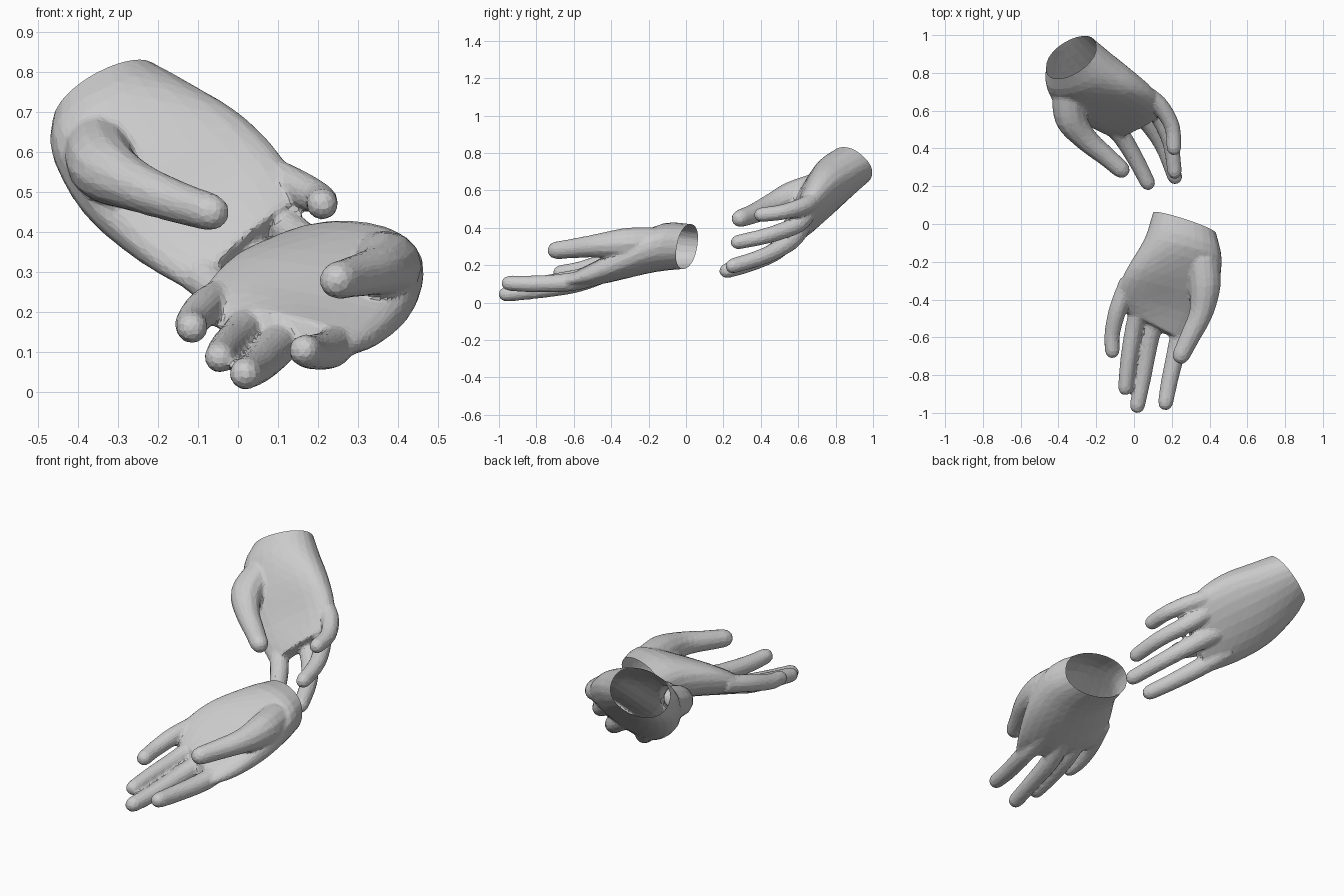
import bpy, bmesh, math
from mathutils import Vector as V

if "Cube" in bpy.data.objects:
    bpy.data.objects.remove(bpy.data.objects["Cube"])


def spline(keys, steps):
    """Catmull-Rom resampling of a list of equal-length number tuples."""
    out = []
    for i in range(len(keys) - 1):
        a, b, c, d = (keys[max(0, min(len(keys) - 1, i + k))] for k in (-1, 0, 1, 2))
        for s in range(steps):
            t = s / steps
            out.append([0.5 * (2 * q + (r - p) * t + (2 * p - 5 * q + 4 * r - w) * t * t
                               + (3 * q - p - 3 * r + w) * t ** 3)
                        for p, q, r, w in zip(a, b, c, d)])
    return out + [list(keys[-1])]


def loft(bm, rings):
    """Skin a list of point rings into a closed solid."""
    rows = [[bm.verts.new(p) for p in ring] for ring in rings]
    n = len(rows[0])
    faces = [bm.faces.new(rows[-1]), bm.faces.new(rows[0])]
    for r0, r1 in zip(rows, rows[1:]):
        for i in range(n):
            faces.append(bm.faces.new((r0[i], r0[(i + 1) % n], r1[(i + 1) % n], r1[i])))
    bmesh.ops.recalc_face_normals(bm, faces=faces)


def frame(key, normal):
    p, t = V(key[:3]), V(key[3:6])
    c, u = (p + t) / 2, (t - p) / 2
    return c, u, (normal - u * (normal.dot(u) / u.length_squared)).normalized()


def palm(bm, keys, normal, n=24):
    """Keys: little-finger edge xyz, thumb edge xyz, half thickness, hollow depth."""
    rings = []
    for k in spline(keys, 3):
        c, u, v = frame(k, normal)
        ring = []
        for i in range(n):
            a = 2 * math.pi * i / n
            co, si = math.cos(a), math.sin(a)
            h = k[6] * math.copysign(abs(si) ** 0.85, si)
            if si > 0:
                h -= k[7] * si ** 3          # hollow of the palm
            ring.append(c + u * co + v * h)
        rings.append(ring)
    loft(bm, rings)


def digit(bm, pts, radii, n=12):
    """Tapered tube with a rounded tip ending exactly at the last point."""
    tip, prev, r = V(pts[-1]), V(pts[-2]), radii[-1]
    d = (tip - prev).normalized()
    keys = [(*p, q) for p, q in zip(pts[:-1], radii[:-1])] + [(*(tip - d * r), r)]
    path = spline(keys, 4)
    path += [(*(tip - d * r * 0.42), r * 0.83), (*(tip - d * r * 0.1), r * 0.5), (*tip, r * 0.15)]
    rings = []
    for i, k in enumerate(path):
        d = (V(path[min(i + 1, len(path) - 1)][:3]) - V(path[max(i - 1, 0)][:3])).normalized()
        s = d.cross(V((1, 0, 0))).normalized()
        w = s.cross(d)
        rings.append([V(k[:3]) + (s * math.cos(2 * math.pi * j / n)
                                  + w * math.sin(2 * math.pi * j / n)) * k[3] for j in range(n)])
    loft(bm, rings)


FINGER_R = ((.046, .047, .042, .040), (.048, .047, .043, .039),
            (.050, .050, .044, .041), (.050, .050, .045, .041))
THUMB_R = (.085, .085, .064, .053, .048)


def hand(name, sections, normal, fingers, thumb):
    normal = V(normal)
    bm = bmesh.new()
    # palm continues past the wrist so it can be trimmed to a clean open rim
    extra = tuple(1.5 * a - 0.5 * b for a, b in zip(sections[0][:6], sections[1][:6]))
    palm(bm, [extra + sections[0][6:]] + sections, normal)
    for pts, r in zip(fingers, FINGER_R):
        digit(bm, pts, r)
    digit(bm, thumb, THUMB_R)
    me = bpy.data.meshes.new(name)
    bm.to_mesh(me)
    ob = bpy.data.objects.new(name, me)
    bpy.context.collection.objects.link(ob)
    # fuse the parts into one skin, blend the webs, reduce to low-poly facets
    m = ob.modifiers.new("fuse", 'REMESH')
    m.mode, m.voxel_size = 'VOXEL', 0.009
    m = ob.modifiers.new("blend", 'SMOOTH')
    m.factor, m.iterations = 0.5, 6
    m = ob.modifiers.new("facet", 'DECIMATE')
    m.ratio = 0.1
    done = bpy.data.meshes.new_from_object(ob.evaluated_get(bpy.context.evaluated_depsgraph_get()))
    ob.modifiers.clear()
    ob.data = done
    # open wrist
    c, u, v = frame(sections[0], normal)
    out = u.cross(v).normalized()
    if out.dot(c - V(sections[-1][:3])) < 0:
        out = -out
    bm.clear()
    bm.from_mesh(done)
    bmesh.ops.bisect_plane(bm, geom=bm.verts[:] + bm.edges[:] + bm.faces[:],
                           plane_co=c, plane_no=out, clear_outer=True)
    for f in bm.faces:
        f.smooth = False
    bm.to_mesh(done)
    bm.free()


# front hand, lying palm up
hand("left_hand",
     [(.10, .06, .30, .435, -.05, .30, .122, 0),
      (.055, -.08, .31, .465, -.19, .29, .137, .01),
      (-.04, -.24, .29, .44, -.35, .22, .125, .03),
      (-.09, -.37, .235, .37, -.51, .15, .09, .03),
      (-.06, -.46, .185, .29, -.64, .11, .045, 0)],
     (0.1, 0.15, 1),
     [[(-.03, -.30, .245), (-.085, -.45, .21), (-.115, -.58, .175), (-.115, -.71, .155)],
      [(.04, -.40, .19), (.0, -.55, .14), (-.03, -.72, .11), (-.05, -.905, .08)],
      [(.13, -.45, .15), (.085, -.60, .10), (.05, -.80, .065), (.01, -1.0, .041)],
      [(.26, -.45, .15), (.235, -.62, .11), (.19, -.82, .10), (.16, -.985, .105)]],
     [(.36, -.18, .32), (.375, -.32, .315), (.355, -.47, .305), (.295, -.60, .29), (.23, -.735, .275)])

# rear hand, reaching down with its palm to the front
hand("right_hand",
     [(-.20, .945, .785, -.465, .82, .675, .125, 0),
      (-.105, .86, .74, -.465, .74, .60, .135, .01),
      (.01, .77, .68, -.39, .63, .46, .125, .03),
      (.11, .69, .585, -.25, .54, .335, .09, .03),
      (.16, .60, .48, -.11, .46, .25, .045, 0)],
     (-.12, -.81, .57),
     [[(.04, .70, .56), (.13, .635, .52), (.20, .52, .485), (.215, .365, .465)],
      [(.02, .66, .50), (.11, .60, .42), (.19, .44, .36), (.22, .24, .315)],
      [(-.06, .62, .41), (.05, .56, .33), (.15, .42, .25), (.23, .215, .185)],
      [(-.17, .58, .36), (-.07, .47, .27), (.01, .34, .21), (.09, .185, .16)]],
     [(-.35, .70, .61), (-.335, .56, .56), (-.255, .45, .515), (-.15, .36, .475), (-.035, .26, .44)])
